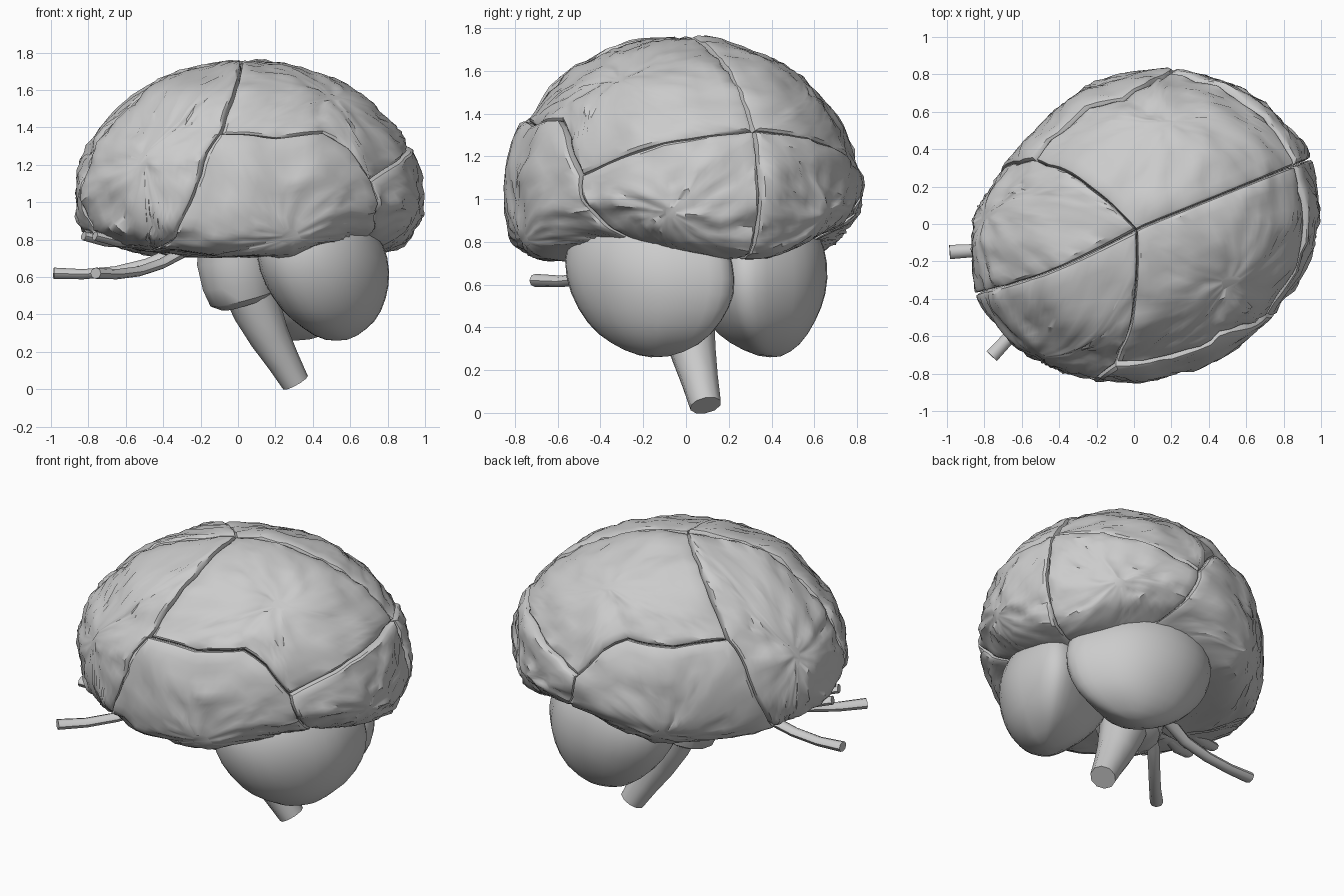
import bpy, bmesh, math
from mathutils import Vector, Matrix, noise

cube = bpy.data.objects.get("Cube")
if cube:
    bpy.data.objects.remove(cube, do_unlink=True)

grey = bpy.data.materials.new("plain grey")
grey.use_nodes = True
grey.diffuse_color = (0.6, 0.6, 0.6, 1)
grey.node_tree.nodes["Principled BSDF"].inputs["Base Color"].default_value = (0.6, 0.6, 0.6, 1)

# Parts are built with the long axis on x (rear is +x), then turned into place
PLACE = Matrix.Rotation(math.radians(22), 4, 'Z') @ Matrix.Translation((0, -0.03, 0))


def finish(name, bm, angle):
    bmesh.ops.recalc_face_normals(bm, faces=bm.faces)
    bm.transform(PLACE)
    mesh = bpy.data.meshes.new(name)
    bm.to_mesh(mesh)
    bm.free()
    mesh.materials.append(grey)
    obj = bpy.data.objects.new(name, mesh)
    bpy.context.collection.objects.link(obj)
    bpy.ops.object.select_all(action='DESELECT')
    obj.select_set(True)
    bpy.context.view_layer.objects.active = obj
    bpy.ops.object.shade_smooth_by_angle(angle=math.radians(angle))


def skin(bm, rings):
    """Join closed rings of points with quads and cap both ends."""
    rows = [[bm.verts.new(p) for p in ring] for ring in rings]
    n = len(rows[0])
    for a, b in zip(rows, rows[1:]):
        for i in range(n):
            j = (i + 1) % n
            bm.faces.new((a[i], a[j], b[j], b[i]))
    for row in (rows[0], rows[-1]):
        bm.faces.new(row)


# ---- Cerebrum: four lobes for each half ----
def cerebrum_point(p, side, dip):
    """Map a point of the unit disc (side view, rim = midline) to the surface."""
    r = min(p.length, 1)
    wobble = noise.noise_vector(Vector((p.x * 7, p.y * 7, 3)))
    p = p + Vector((wobble.x, wobble.y)) * 0.03 * (1 - r)
    r = max(min(p.length, 1), 1e-5)
    flat = p / p.length * math.sin(r * math.pi / 2) if p.length > 1e-5 else p
    d = Vector((flat.x, side * math.cos(r * math.pi / 2), flat.y))
    if d.z > 0:
        z = 0.735 * d.z
    else:
        # Steep flanks and a flat underside, raised over the cerebellum
        depth = 0.32 * (1 - 1.6 * max(0, d.x) * d.y ** 2 - 0.45 * max(0, -d.x - 0.4))
        z = -depth * (1 - (1 + d.z) ** 3.4)
    # The forehead is slightly narrower and leans to the right
    front = max(0, -d.x) * (1 - d.x ** 2)
    y = d.y * (0.8 - 0.1 * front) - 0.1 * front
    # Broad folds with narrower wrinkles on top
    q = Vector((d.x, d.y + side, d.z))
    folds = 0.03 * noise.noise(q * 4.5)
    wrinkles = 0.035 * (0.27 - abs(noise.noise(q * 8 + Vector((5, 1, 2)))))
    rough = 0.01 * noise.noise(q * 17)
    k = 1.0 + folds + wrinkles + rough - dip
    return Vector((0.045, 0, 1.03)) + Vector((0.95 * d.x, y, z)) * k


def to_disc(x, z):
    v = Vector((x, z))
    r = min(v.length, 1)
    return v.normalized() * math.asin(r) / (math.pi / 2)


def outline(points, step=0.05):
    pts = [to_disc(*p) for p in points]
    out = []
    for a, b in zip(pts, pts[1:] + pts[:1]):
        n = max(1, round((b - a).length / step))
        for i in range(n):
            p = a.lerp(b, i / n)
            if a.length > 0.97 and b.length > 0.97:
                p.normalize()
            out.append(p)
    return out


TOP, FORK, PIT = (-0.05, 0.9988), (-0.45, 0.46), (0.47, 0.13)
FRONT_FOOT, REAR_FOOT, REAR_TOP = (-0.6, -0.8), (0.5, -0.866), (0.92, 0.392)
FRONT_SEAM = [(-0.6, 0.1), (-0.67, -0.2)]
SIDE_SEAM = [(-0.12, 0.44), (0.16, 0.47), (0.3, 0.36)]
REAR_SEAM = (0.5, -0.3)
# Centre, sink below the common surface, corners
LOBES = {
    "frontal_lobe": ((-0.62, 0.2), 0.0, [TOP, FORK] + FRONT_SEAM +
                     [FRONT_FOOT, (-0.9, -0.436), (-1, 0), (-0.9, 0.436), (-0.6, 0.8)]),
    "parietal_lobe": ((0.25, 0.55), 0.015, [TOP, FORK] + SIDE_SEAM +
                      [PIT, REAR_TOP, (0.7, 0.714), (0.4, 0.917)]),
    "temporal_lobe": ((-0.05, -0.15), -0.01, [FORK] + SIDE_SEAM +
                      [PIT, REAR_SEAM, REAR_FOOT, (0, -1), FRONT_FOOT] + FRONT_SEAM[::-1]),
    "occipital_lobe": ((0.66, -0.12), 0.0, [PIT, REAR_SEAM, REAR_FOOT,
                       (0.8, -0.6), (1, 0), REAR_TOP]),
}
# Rings spread outwards over each lobe, then roll down into the groove
RINGS = [((i + 0.8) / 9.8 * 0.95, 0) for i in range(10)]
RINGS += [(0.983, 0.01), (0.997, 0.04), (1, 0.25)]

for side, label in ((-1, "right"), (1, "left")):
    for name, (centre, sink, points) in LOBES.items():
        c = Vector(centre)
        edge = outline(points)
        bm = bmesh.new()
        skin(bm, [[cerebrum_point(c.lerp(e, t), side, dip + sink) for e in edge]
                  for t, dip in RINGS])
        finish(label + "_" + name, bm, 35)

# ---- Cerebellum: two smooth halves, squared towards the midline ----
for side, label in ((-1, "right"), (1, "left")):
    bm = bmesh.new()
    bmesh.ops.create_uvsphere(bm, u_segments=28, v_segments=16, radius=1)
    for v in bm.verts:
        d = v.co.copy()
        x, y = d.x, d.y * side
        if y < 0:
            flat = max(math.hypot(x, y), 1e-5)
            x = math.copysign(flat * abs(x / flat) ** 0.5, x)
            y = -flat * abs(y / flat) ** 0.5
        wide = 1 + 0.14 * d.z
        # The outer end of each half swings forwards
        v.co = (0.36 + 0.37 * x * wide - 0.07 * d.z - 0.11 * y,
                -0.02 + side * (0.3 + 0.325 * y * (wide if y > 0 else 1)),
                0.63 + 0.37 * d.z + 0.012 * noise.noise(d * 2))
    finish(label + "_cerebellum", bm, 60)


# ---- Tubes: brain stem and nerves ----
def tube(name, path, sides, squash=1.0, angle=45):
    """Path entries are x, y, z, radius."""
    pts = [Vector(p[:3]) for p in path]
    rings = []
    for i, p in enumerate(pts):
        along = pts[min(i + 1, len(pts) - 1)] - pts[max(i - 1, 0)]
        across = along.cross(Vector((0, 0, 1)) if abs(along.z) < along.length * 0.6
                             else Vector((1, 0, 0))).normalized()
        up = across.cross(along).normalized()
        r = path[i][3]
        rings.append([p + across * r * math.cos(a) + up * r * squash * math.sin(a)
                      for a in (math.tau * k / sides for k in range(sides))])
    bm = bmesh.new()
    skin(bm, rings)
    finish(name, bm, angle)


tube("brain_stem", [(0.32, 0, 0.035, 0.075), (0.25, 0, 0.15, 0.088), (0.17, 0, 0.28, 0.108),
                    (0.1, 0, 0.42, 0.13), (0.06, 0, 0.52, 0.14)], 10)
tube("pons", [(0.03, 0, 0.46, 0.13), (0.02, 0, 0.49, 0.185), (0.0, 0, 0.57, 0.205),
              (-0.02, 0, 0.68, 0.215), (-0.02, 0, 0.85, 0.2)], 14)

for side, label in ((-1, "right"), (1, "left")):
    tube(label + "_optic_nerve",
         [(-0.18, side * 0.07, 0.82, 0.04), (-0.34, side * 0.06, 0.74, 0.04),
          (-0.5, side * 0.1 - 0.01, 0.67, 0.036), (-0.66, side * 0.17 - 0.02, 0.63, 0.034),
          (-0.82, side * 0.24 - 0.03, 0.615, 0.034),
          (-0.97, side * 0.3 - 0.04, 0.62, 0.038)], 8, 0.8)
    tube(label + "_olfactory_bulb",
         [(-0.35, side * 0.06, 0.78, 0.025), (-0.6, side * 0.07, 0.775, 0.025),
          (-0.74, side * 0.08, 0.79, 0.04), (-0.87, side * 0.08, 0.82, 0.035)], 8, 0.7)
